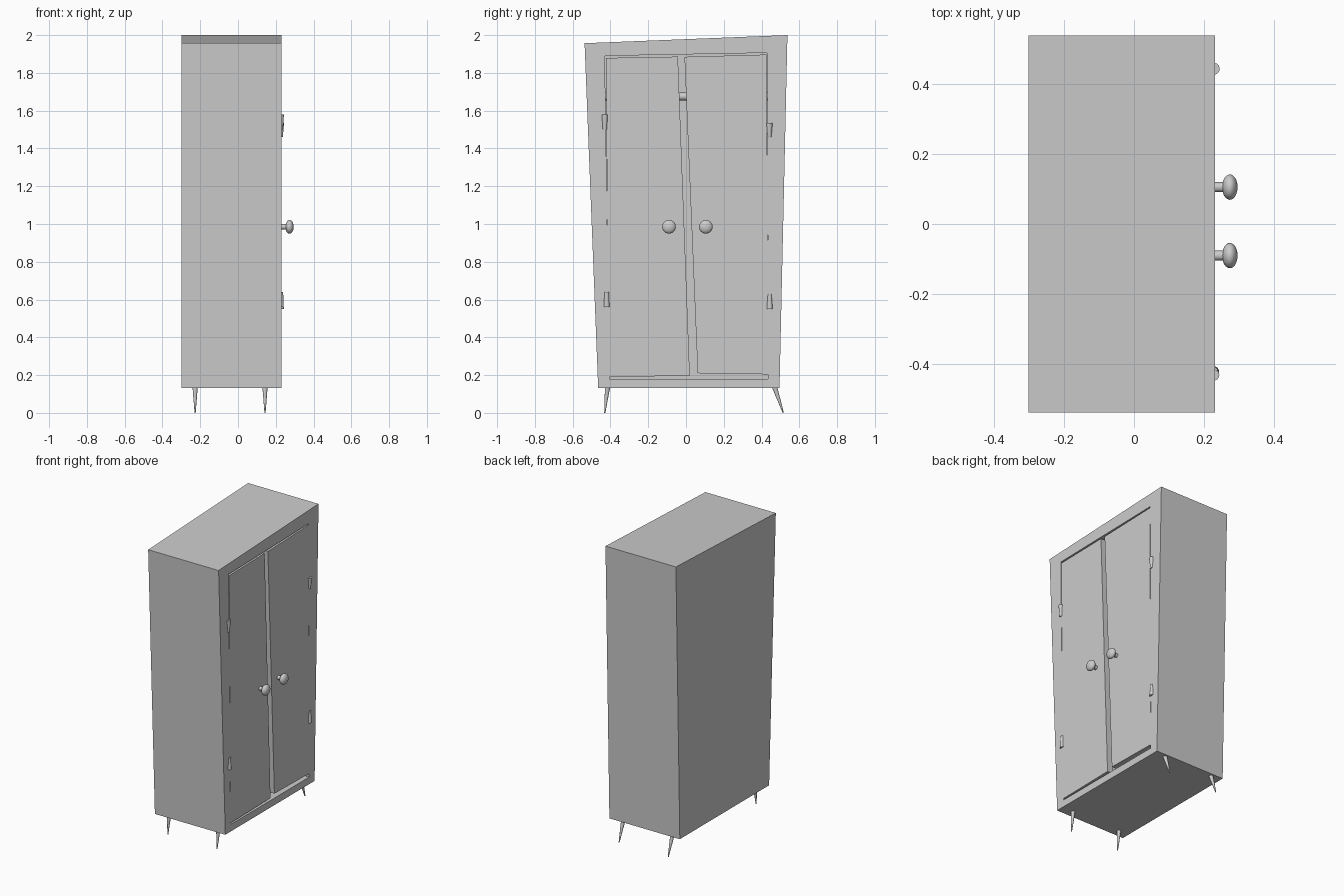
import bpy, bmesh
from math import radians
from mathutils import Vector

if "Cube" in bpy.data.objects:
    bpy.data.objects.remove(bpy.data.objects["Cube"])

FRONT, BACK, INNER = 0.23, -0.30, -0.24


def mesh_object(name, bm):
    bmesh.ops.recalc_face_normals(bm, faces=bm.faces)
    me = bpy.data.meshes.new(name)
    bm.to_mesh(me)
    bm.free()
    ob = bpy.data.objects.new(name, me)
    bpy.context.collection.objects.link(ob)
    return ob


def ring(bm, outline, x):
    return [bm.verts.new((x, y, z)) for y, z in outline]


def bridge(bm, a, b):
    n = len(a)
    for i in range(n):
        j = (i + 1) % n
        bm.faces.new((a[i], a[j], b[j], b[i]))


def slab(name, outline, x0, x1):
    bm = bmesh.new()
    a, b = ring(bm, outline, x0), ring(bm, outline, x1)
    bridge(bm, a, b)
    bm.faces.new(a)
    bm.faces.new(b)
    return mesh_object(name, bm)


def cone(name, p0, p1, r0, r1, sides=24):
    # round bar from p0 to p1, tapering from r0 to r1
    p0, p1 = Vector(p0), Vector(p1)
    d = p1 - p0
    bpy.ops.mesh.primitive_cone_add(vertices=sides, radius1=r0, radius2=r1,
                                    depth=d.length, location=(p0 + p1) / 2)
    ob = bpy.context.object
    ob.rotation_euler = d.to_track_quat('Z', 'Y').to_euler()
    ob.name = name
    bpy.ops.object.shade_smooth_by_angle(angle=radians(40))
    return ob


# Crooked hollow cabinet, open towards +x
outer = [(-0.465, 0.132), (0.495, 0.132), (0.537, 2.0), (-0.537, 1.957)]
opening = [(-0.405, 0.18), (0.435, 0.18), (0.43, 1.906), (-0.43, 1.89)]
bm = bmesh.new()
back, rim = ring(bm, outer, BACK), ring(bm, outer, FRONT)
lip, deep = ring(bm, opening, FRONT), ring(bm, opening, INNER)
bridge(bm, back, rim)
bridge(bm, rim, lip)
bridge(bm, lip, deep)
bm.faces.new(back)
bm.faces.new(deep)
mesh_object("cabinet", bm)

# Two slanted doors
slab("left_door", [(-0.41, 0.19), (0.02, 0.197), (-0.043, 1.886), (-0.424, 1.879)],
     FRONT - 0.04, FRONT + 0.0004)
slab("right_door", [(0.062, 0.21), (0.437, 0.204), (0.427, 1.897), (-0.008, 1.885)],
     FRONT - 0.04, FRONT + 0.0004)

# Clothes rail inside
cone("clothes_rail", (-0.03, -0.45, 1.675), (-0.03, 0.45, 1.675), 0.02, 0.02)

# Tapered hinges: y, bottom z, top z, bottom radius, top radius
hinges = [(-0.43, 1.50, 1.58, 0.011, 0.016), (-0.42, 0.56, 0.64, 0.015, 0.012),
          (0.442, 1.46, 1.535, 0.010, 0.017), (0.443, 0.55, 0.63, 0.016, 0.010)]
for y, z0, z1, r0, r1 in hinges:
    cone("hinge", (FRONT - 0.003, y, z0), (FRONT - 0.003, y, z1), r0, r1)

# Knobs on short stems
for y in (-0.09, 0.105):
    cone("knob_stem", (0.21, y, 0.985), (0.27, y, 0.985), 0.014, 0.014)
    bpy.ops.mesh.primitive_uv_sphere_add(segments=32, ring_count=16, radius=1,
                                         location=(0.273, y, 0.985))
    knob = bpy.context.object
    knob.name = "knob"
    knob.scale = (0.022, 0.036, 0.036)
    bpy.ops.object.shade_smooth()

# Spiky splayed legs
for x in (-0.227, 0.143):
    cone("left_leg", (x, -0.43, 0), (x, -0.415, 0.14), 0.003, 0.014)
    cone("right_leg", (x, 0.515, 0), (x, 0.468, 0.14), 0.003, 0.014)
